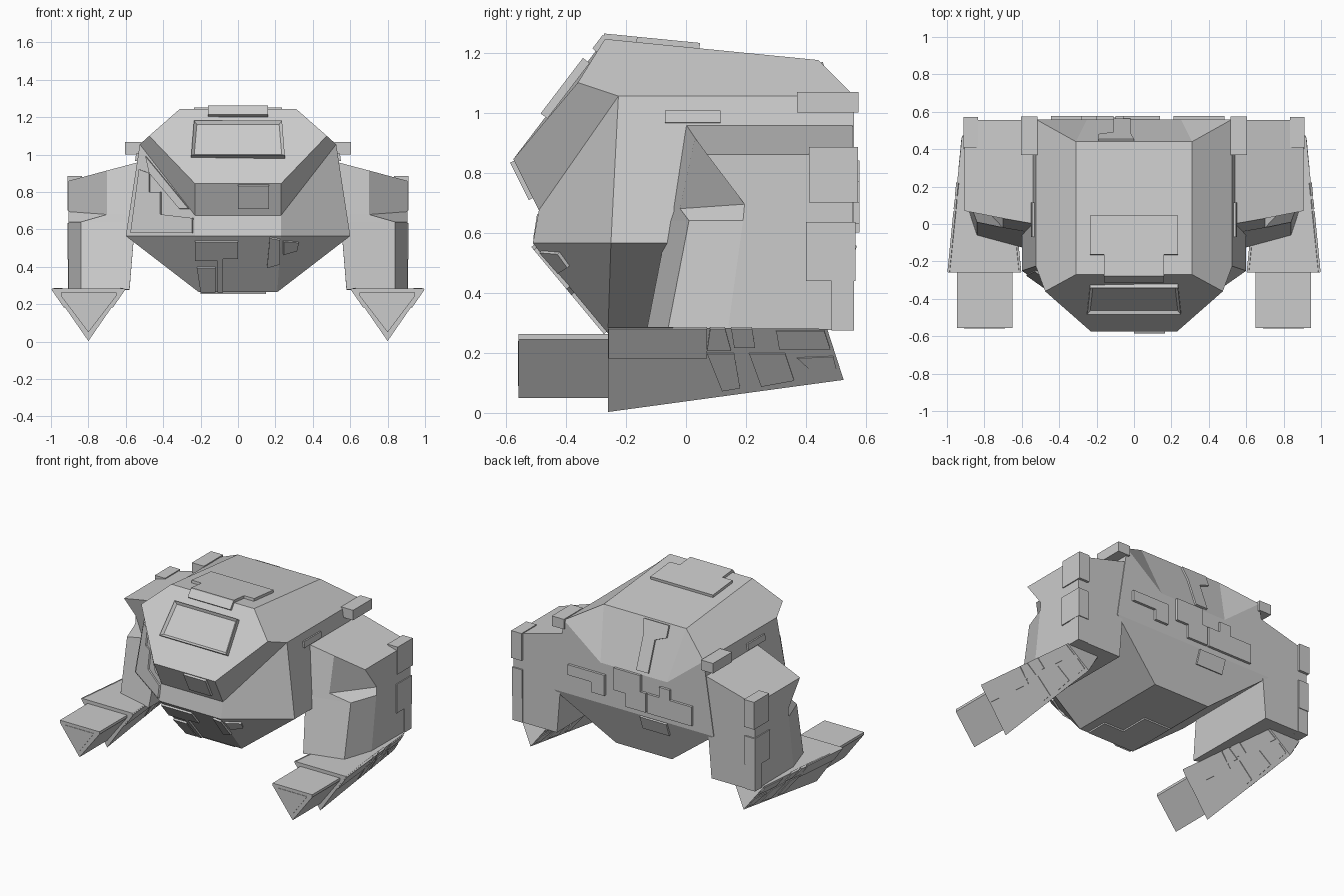
import bpy, bmesh
from mathutils import Vector

if "Cube" in bpy.data.objects:
    bpy.data.objects.remove(bpy.data.objects["Cube"])


def mesh(name, verts, faces):
    me = bpy.data.meshes.new(name)
    bm = bmesh.new()
    vs = [bm.verts.new(v) for v in verts]
    for f in faces:
        bm.faces.new([vs[i] for i in f])
    bmesh.ops.recalc_face_normals(bm, faces=bm.faces)
    bm.to_mesh(me)
    bm.free()
    ob = bpy.data.objects.new(name, me)
    bpy.context.collection.objects.link(ob)
    return ob


def loft(name, rings):
    n = len(rings[0])
    faces = [tuple(range(n)), tuple(range(len(rings) * n - n, len(rings) * n))]
    for r in range(len(rings) - 1):
        faces += [(r * n + i, r * n + (i + 1) % n, (r + 1) * n + (i + 1) % n, (r + 1) * n + i) for i in range(n)]
    return mesh(name, [p for ring in rings for p in ring], faces)


def flip(points):
    return [(-p[0], p[1], p[2]) for p in points]


def pair(name, rings):
    loft("right_" + name, rings)
    loft("left_" + name, [flip(r) for r in rings])


def box_rings(x0, x1, y0, y1, z0, z1):
    return [[(x0, y0, z), (x1, y0, z), (x1, y1, z), (x0, y1, z)] for z in (z0, z1)]


def plate_rings(plane, axes, poly, t, centre=(0, 0, 0.7), depth=0.008):
    """Prism on the plane through three points; poly gives two of the axes."""
    a, b, c = (Vector(p) for p in plane)
    n = (b - a).cross(c - a).normalized()
    if n.dot(a - Vector(centre)) < 0:
        n.negate()
    i, j = ("xyz".index(k) for k in axes)
    k = 3 - i - j
    pts = []
    for u, v in poly:
        p = Vector((0, 0, 0))
        p[i], p[j] = u, v
        p[k] = (n.dot(a) - n[i] * u - n[j] * v) / n[k]
        pts.append(p)
    return [[tuple(p - n * depth) for p in pts], [tuple(p + n * t) for p in pts]]


def rect(a0, a1, b0, b1):
    return [(a0, b0), (a1, b0), (a1, b1), (a0, b1)]


# Faceted hull: right-hand corner points, mirrored
P = {
    "A": (.31, -.27, 1.245), "B": (.475, -.36, 1.10), "C": (.23, -.575, .845),
    "D": (.23, -.49, .675), "E": (.23, -.51, .565), "F": (.21, -.26, .265),
    "G": (.21, .45, .265), "I": (.25, .56, .84), "J": (.31, .44, 1.175),
    "K": (.525, -.225, 1.055), "L": (.6, -.25, .565),
    "M": (.525, .56, 1.055), "N": (.6, .56, .565),
}
keys = list(P)
n = len(keys)
faces = []
for chain in ("ABC", "AJ", "CD", "DE", "EF", "FG", "GN", "NMI", "IJ"):
    r = [keys.index(k) for k in chain]
    faces.append(r + [i + n for i in reversed(r)])
for side in ("AJMKB", "BKDC", "KLED", "KMNL", "LEF", "LFGN", "MIJ"):
    r = [keys.index(k) for k in side]
    faces += [r, [i + n for i in r]]
mesh("hull", list(P.values()) + flip(P.values()), faces)

# Hood window with recessed pane
hood = [(0, -.575, .845), (1, -.575, .845), (0, -.27, 1.245)]
win = loft("hood_window", plate_rings(hood, "xz", [(-.25, .985), (.25, .985), (.235, 1.17), (-.235, 1.17)], .02))
bm = bmesh.new()
bm.from_mesh(win.data)
pane = min(bm.faces, key=lambda f: f.calc_center_median().y - f.calc_center_median().z + (0 if f.calc_area() > .05 else 9))
bmesh.ops.inset_region(bm, faces=[pane], thickness=.022)
bmesh.ops.translate(bm, verts=pane.verts, vec=-pane.normal * .015)
bm.to_mesh(win.data)
bm.free()

# Roof plate and its folded front lip
roof = [P["A"], P["J"], (0, -.27, 1.245)]
loft("roof_plate", plate_rings(roof, "xy", [(-.235, .045), (.235, .045), (.235, -.165), (.16, -.165),
                                           (.16, -.275), (-.16, -.275), (-.16, -.165), (-.235, -.165)], .018))
loft("roof_plate_lip", plate_rings(hood, "xz", rect(-.16, .16, 1.205, 1.25), .014))

# Chin, belly and cheek panels
loft("chin_plate", plate_rings([P["C"], P["D"], (0, -.575, .845)], "xz", rect(0, .165, .715, .84), .015))
belly = [P["E"], P["F"], (0, -.51, .565)]
for i, poly in enumerate([
    [(-.23, .54), (0, .54), (0, .45), (-.08, .45), (-.08, .27), (-.11, .27), (-.11, .44), (-.23, .44)],
    [(-.22, .4), (-.12, .4), (-.12, .27), (-.2, .27)],
    [(.17, .56), (.225, .55), (.225, .42), (.155, .4)],
]):
    loft(f"belly_panel_{i}", plate_rings(belly, "xz", poly, .012))
loft("belly_side_panel", plate_rings([P["L"], P["E"], P["F"]], "xz", [(.24, .54), (.32, .535), (.31, .49), (.24, .47)], .012))
cheek = flip([P["K"], P["L"], P["E"]])
for i, poly in enumerate([
    [(-.49, .99), (-.26, .71), (-.31, .71), (-.47, .9)],
    [(-.525, .92), (-.47, .9), (-.47, .8), (-.41, .8), (-.41, .68), (-.24, .66), (-.24, .58), (-.57, .58)],
]):
    loft(f"cheek_panel_{i}", plate_rings(cheek, "xz", poly, .01, depth=.02))

loft("bottom_plate", plate_rings([P["F"], P["G"], (0, 0, .265)], "xy",
     [(-.2, -.25), (.15, -.25), (.15, -.1), (.0, -.1), (.0, .1), (-.2, .1)], .01))

# Rear panels
back = [(0, .56, 0), (1, .56, 0), (0, .56, 1)]
for i, poly in enumerate([
    [(.485, .77), (.485, .70), (.31, .70), (.31, .63), (.21, .63), (.21, .77)],
    [(.14, .84), (-.06, .84), (-.06, .73), (-.1, .73), (-.1, .6), (.05, .6), (.05, .69), (.14, .69)],
    rect(-.445, -.11, .6, .73),
    rect(-.28, -.2, .73, .8),
]):
    loft(f"rear_panel_{i}", plate_rings(back, "xz", poly, .017))
loft("rear_slope_panel", plate_rings([P["I"], P["J"], (0, .44, 1.175)], "xz",
     [(0, 1.165), (-.19, 1.165), (-.19, 1.09), (-.11, 1.06), (-.11, .86), (-.02, .86), (-.02, 1.07)], .012))
loft("rear_lower_panel", plate_rings([P["N"], P["G"], (0, .45, .265)], "xz", rect(-.25, -.05, .47, .56), .012))

# Shoulder brackets and side strips
pair("shoulder_bracket", box_rings(.515, .605, .37, .575, 1.0, 1.068))
pair("side_strip", plate_rings([P["K"], P["M"], P["N"]], "yz", rect(-.07, .115, .965, 1.005), .012))

# Legs: top, two knee levels, bottom
pair("leg", [
    [(.53, 0, .96), (.70, .03, .915), (.905, .07, .86), (.905, .555, .86), (.53, .555, .96)],
    [(.53, -.05, .68), (.70, -.02, .68), (.905, .195, .695), (.905, .555, .68), (.53, .555, .68)],
    [(.55, -.06, .64), (.84, .01, .64), (.905, .19, .64), (.905, .555, .64), (.55, .555, .64)],
    [(.58, -.13, .28), (.84, -.06, .28), (.905, .14, .28), (.905, .555, .275), (.58, .555, .275)],
])
for name, dims in {"upper": (.835, .912, .41, .572, .70, .885),
                   "middle": (.835, .912, .40, .565, .44, .635),
                   "lower": (.835, .91, .485, .56, .275, .44)}.items():
    pair(f"leg_{name}_bracket", box_rings(*dims))

# Wedge feet with toe blocks
pair("foot", [[(.605, -.26, .285), (.995, -.26, .285), (.8, -.26, .003)],
              [(.68, .47, .28), (.92, .47, .28), (.8, .525, .11)]])
pair("toe", [[(.65, y, .262), (.947, y, .262), (.947, y, .245), (.8, y, .05), (.65, y, .245)] for y in (-.557, -.2)])
pair("toe_cap", [[(.69, y, .24), (.91, y, .24), (.8, y, .09)] for y in (-.56, -.5)])

# Raised foot panels on both slanted sides of each foot
foot_panels = [
    rect(-.258, .07, .185, .282),
    [(.08, .282), (.13, .282), (.15, .21), (.07, .21)],
    [(.07, .2), (.16, .2), (.18, .085), (.12, .075)],
    [(.15, .282), (.22, .282), (.23, .22), (.16, .22)],
    [(.21, .2), (.33, .2), (.36, .11), (.25, .09)],
    [(.3, .275), (.46, .275), (.48, .215), (.31, .215)],
    [(.37, .185), (.49, .19), (.505, .13), (.44, .12)],
]
for side, s in (("outer", 1), ("inner", -1)):
    plane = [(.8 + s * .195, -.26, .285), (.8 + s * .12, .47, .28), (.8, -.26, .003)]
    for i, poly in enumerate(foot_panels):
        pair(f"foot_{side}_panel_{i}", plate_rings(plane, "yz", poly, .006, (.8, 0, .25)))
